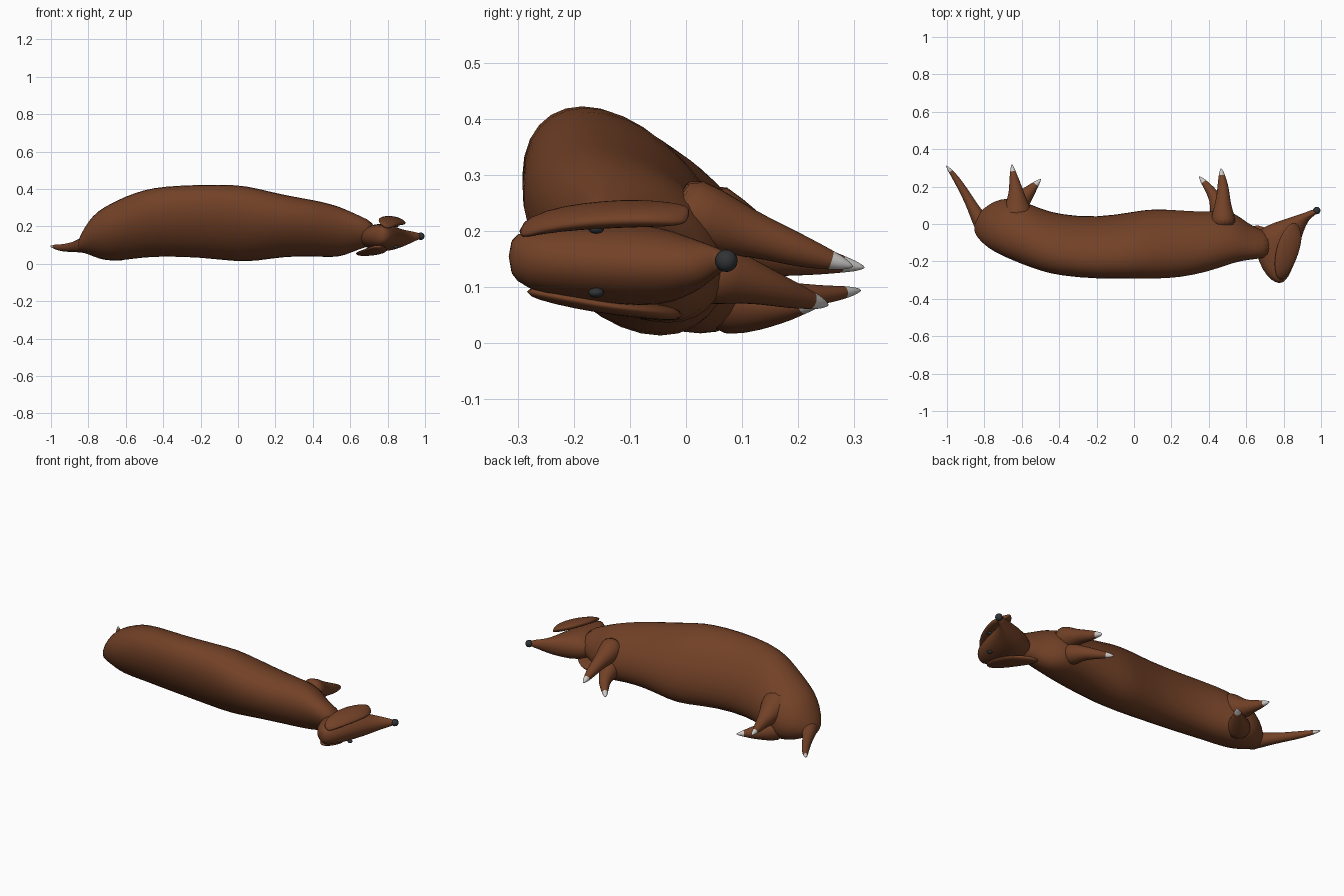
import bpy, bmesh, math
from mathutils import Vector

cube = bpy.data.objects.get("Cube")
if cube:
    bpy.data.objects.remove(cube)


def material(name, colour):
    mat = bpy.data.materials.new(name)
    mat.use_nodes = True
    mat.diffuse_color = (*colour, 1)
    mat.node_tree.nodes["Principled BSDF"].inputs["Base Color"].default_value = (*colour, 1)
    return mat


brown = material("chestnut brown", (0.17, 0.053, 0.02))
white = material("claw white", (0.6, 0.59, 0.57))
black = material("nose black", (0.03, 0.033, 0.036))
SIDES = 16


def skin(name, rings, tip_rings=0):
    """Join rings of points into a smooth closed skin; the last bands may be white."""
    bm = bmesh.new()
    loops = [[bm.verts.new(p) for p in ring] for ring in rings]
    for i in range(len(loops) - 1):
        for k in range(SIDES):
            n = (k + 1) % SIDES
            face = bm.faces.new((loops[i][k], loops[i][n], loops[i + 1][n], loops[i + 1][k]))
            face.material_index = int(i >= len(loops) - 1 - tip_rings)
    bm.faces.new(loops[0][::-1])
    bm.faces.new(loops[-1]).material_index = int(tip_rings > 0)
    bmesh.ops.recalc_face_normals(bm, faces=bm.faces)
    for face in bm.faces:
        face.smooth = True
    mesh = bpy.data.meshes.new(name)
    bm.to_mesh(mesh)
    bm.free()
    obj = bpy.data.objects.new(name, mesh)
    bpy.context.collection.objects.link(obj)
    mesh.materials.append(brown)
    mesh.materials.append(white)
    obj.modifiers.new("smooth", "SUBSURF").levels = 1
    return obj


def angles():
    return [math.tau * k / SIDES for k in range(SIDES)]


def loft(name, sections, lean=0, tilt=0):
    """Sections are ax, ay, bx, by, low, high; lean shifts y with height, tilt shifts z across."""
    rings = []
    for ax, ay, bx, by, low, high in sections:
        a, b = Vector((ax, ay, low)), Vector((bx, by, low))
        half, mid = (b - a) / 2, (a + b) / 2
        height = (high - low) / 2
        mid.z += height
        shift = lean * height
        if shift:
            half *= math.sqrt(max(0.1, 1 - (shift / half.length) ** 2))
        rings.append([mid + half * math.cos(t)
                      + Vector((0, -shift * math.sin(t), height * math.sin(t) + tilt * math.cos(t)))
                      for t in angles()])
    return skin(name, rings)


def limb(name, path):
    """Round tapering limb through x, y, z, radius points, with a white tip."""
    pts = [Vector(p[:3]) for p in path]
    end, before = pts[-1], pts[-2]
    radius = path[-1][3]
    radii = [p[3] for p in path] + [radius * 0.75, 0.002]
    way = (end - before).normalized()
    pts += [end + way * 0.015, end + way * 0.035]
    rings = []
    for i, p in enumerate(pts):
        d = (pts[min(i + 1, len(pts) - 1)] - pts[max(i - 1, 0)]).normalized()
        u = d.cross(Vector((0, 0, 1))).normalized()
        v = u.cross(d)
        rings.append([p + radii[i] * (u * math.cos(t) + v * math.sin(t)) for t in angles()])
    return skin(name, rings, tip_rings=2)


def ball(name, place, size, mat):
    bpy.ops.mesh.primitive_uv_sphere_add(segments=16, ring_count=10, radius=1, location=place)
    obj = bpy.context.object
    obj.name = name
    obj.scale = size
    obj.data.materials.append(mat)
    bpy.ops.object.shade_smooth()


# Long body lying on its side: x, back y, belly y, low z, high z
body = [
    (-.855, -.04, .02, .08, .12), (-.84, -.07, .05, .06, .16), (-.8, -.115, .09, .05, .23),
    (-.75, -.15, .125, .025, .285), (-.68, -.185, .145, .01, .325), (-.6, -.218, .13, .017, .365),
    (-.5, -.255, .085, .03, .4), (-.4, -.28, .055, .035, .418), (-.2, -.298, .037, .03, .428),
    (0, -.295, .07, .005, .428), (.1, -.298, .087, .01, .408), (.25, -.292, .077, .035, .37),
    (.4, -.258, .068, .037, .345), (.5, -.222, .08, .03, .322), (.57, -.2, .04, .04, .297),
    (.64, -.19, -.02, .075, .262), (.74, -.18, -.04, .1, .22)]
loft("body", [(x, lo, x, hi, z0, z1) for x, lo, hi, z0, z1 in body], lean=0.32)

# Head from crown to muzzle
loft("head", [
    (.765, -.317, .79, -.317, .125, .185), (.71, -.285, .825, -.29, .095, .205),
    (.662, -.2, .857, -.22, .078, .212), (.64, -.1, .882, -.13, .066, .216),
    (.66, -.03, .902, -.06, .065, .21), (.74, .005, .92, -.01, .08, .193),
    (.84, .037, .942, .03, .1, .18), (.92, .062, .967, .046, .122, .171),
    (.96, .082, .985, .063, .132, .162)])
ball("nose", (.977, .072, .147), (.02, .02, .02), black)
for side, z in (("right", .204), ("left", .09)):
    ball(side + "_eye", (.845, -.16, z), (.014, .014, .009), black)

# Floppy ears, one on top and one folded under the head
loft("upper_ear", [
    (.77, -.297, .795, -.3, .19, .208), (.75, -.25, .835, -.262, .198, .235),
    (.75, -.18, .87, -.19, .205, .248), (.765, -.11, .892, -.12, .208, .254),
    (.79, -.05, .9, -.065, .21, .252), (.825, -.005, .887, -.02, .212, .245),
    (.85, .008, .87, .004, .222, .235)], tilt=-0.012)
loft("lower_ear", [
    (.74, -.285, .765, -.285, .085, .1), (.7, -.24, .795, -.24, .07, .1),
    (.665, -.15, .8, -.16, .053, .085), (.635, -.08, .78, -.09, .045, .075),
    (.625, -.03, .73, -.04, .04, .068), (.64, -.005, .68, -.008, .042, .058)])

# Legs and tail
limb("upper_front_leg", [
    (.48, -.03, .24, .075), (.475, .05, .215, .062), (.475, .1, .2, .045),
    (.477, .16, .18, .035), (.475, .21, .162, .029), (.469, .265, .146, .016)])
limb("lower_front_leg", [
    (.47, .02, .13, .07), (.455, .08, .12, .05), (.435, .14, .102, .034),
    (.405, .185, .087, .026), (.37, .228, .075, .015)])
limb("upper_hind_leg", [
    (-.62, .0, .22, .1), (-.625, .08, .185, .075), (-.628, .14, .165, .05),
    (-.632, .19, .155, .036), (-.642, .24, .147, .026), (-.648, .285, .14, .014)])
limb("lower_hind_leg", [
    (-.66, .05, .085, .075), (-.62, .11, .075, .06), (-.58, .15, .07, .042),
    (-.55, .185, .07, .03), (-.522, .215, .07, .016)])
limb("tail", [
    (-.79, -.03, .105, .055), (-.83, .03, .1, .042), (-.862, .09, .092, .031),
    (-.895, .15, .088, .025), (-.93, .21, .085, .021), (-.96, .255, .087, .016),
    (-.983, .285, .091, .011)])
